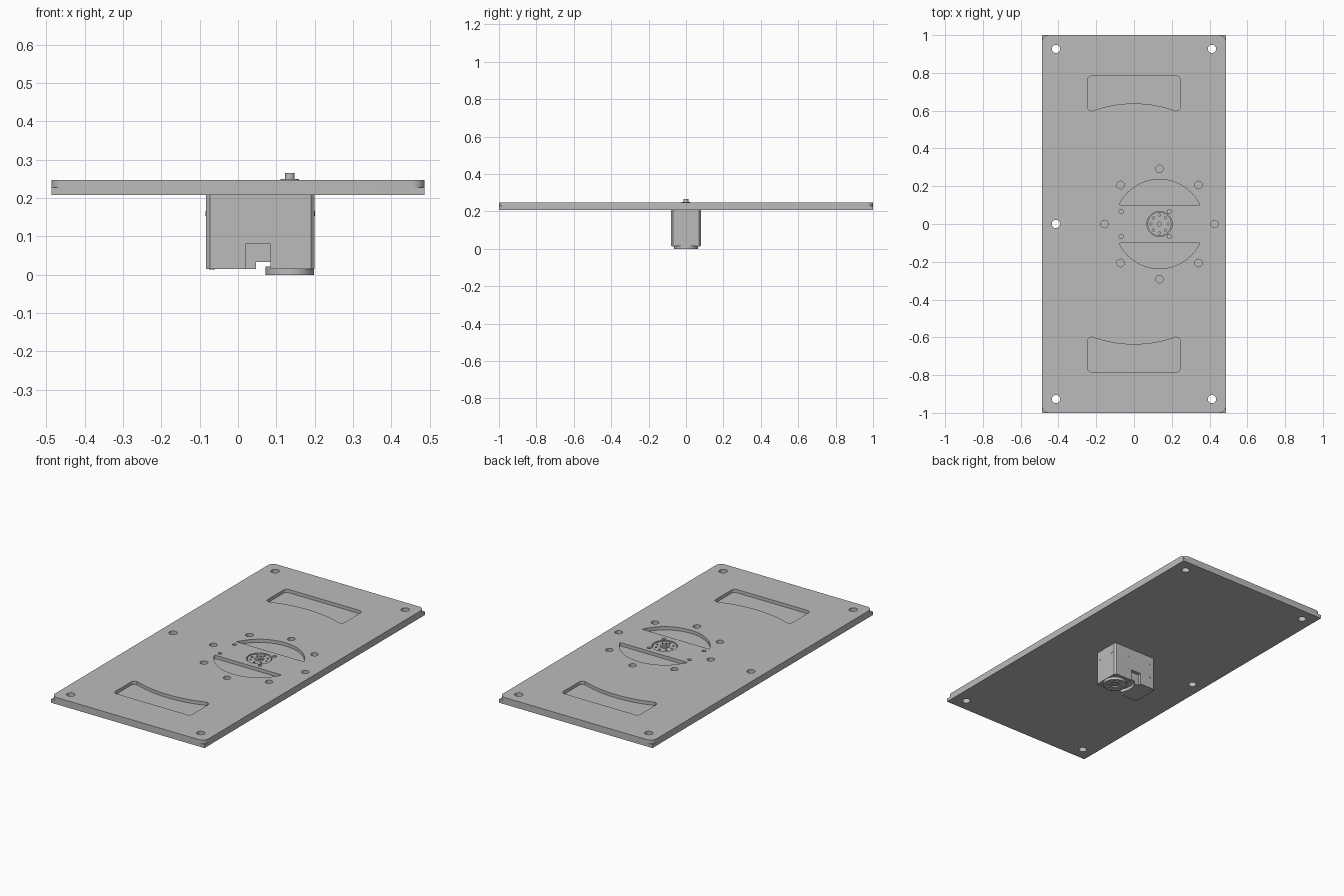
import bpy, bmesh
from math import sin, cos, pi, asin, radians
from mathutils import Vector, Matrix

if "Cube" in bpy.data.objects:
    bpy.data.objects.remove(bpy.data.objects["Cube"], do_unlink=True)

grey = bpy.data.materials.new("machined grey")
grey.use_nodes = True
grey.diffuse_color = (0.5, 0.5, 0.5, 1)
grey.node_tree.nodes["Principled BSDF"].inputs["Base Color"].default_value = (0.5, 0.5, 0.5, 1)

HUB = 0.135          # x of the rotation axis


# --- outlines ---
def arc(cx, cy, r, a0, a1, n):
    return [(cx + r * cos(a0 + (a1 - a0) * i / n), cy + r * sin(a0 + (a1 - a0) * i / n))
            for i in range(n + 1)]


def circle(cx, cy, r, n=32):
    return arc(cx, cy, r, 0, 2 * pi, n)[:-1]


def box(x0, x1, y0, y1):
    return [(x0, y0), (x1, y0), (x1, y1), (x0, y1)]


def rounded(x0, x1, y0, y1, r, n):
    centres = [(x1 - r, y1 - r), (x0 + r, y1 - r), (x0 + r, y0 + r), (x1 - r, y0 + r)]
    return [p for k, (cx, cy) in enumerate(centres)
            for p in arc(cx, cy, r, k * pi / 2, (k + 1) * pi / 2, n)]


def flip(points):
    return [(x, -y) for x, y in points]


# --- solids ---
def finish(name, mesh):
    obj = bpy.data.objects.new(name, mesh)
    bpy.context.collection.objects.link(obj)
    mesh.materials.clear()
    mesh.materials.append(grey)
    return obj


def smooth(obj):
    bpy.ops.object.select_all(action='DESELECT')
    obj.select_set(True)
    bpy.context.view_layer.objects.active = obj
    bpy.ops.object.shade_smooth_by_angle(angle=radians(30))


def extrude(name, outlines, z0, z1):
    """Fill the outlines (inner ones become holes) and extrude from z0 to z1."""
    curve = bpy.data.curves.new(name + "_outline", 'CURVE')
    curve.dimensions = '2D'
    curve.fill_mode = 'BOTH'
    curve.extrude = (z1 - z0) / 2
    for points in outlines:
        spline = curve.splines.new('POLY')
        spline.points.add(len(points) - 1)
        for p, (x, y) in zip(spline.points, points):
            p.co = (x, y, 0, 1)
        spline.use_cyclic_u = True
    temp = bpy.data.objects.new(name + "_outline", curve)
    bpy.context.collection.objects.link(temp)
    graph = bpy.context.evaluated_depsgraph_get()
    mesh = bpy.data.meshes.new_from_object(temp.evaluated_get(graph))
    bpy.data.objects.remove(temp, do_unlink=True)
    bpy.data.curves.remove(curve)
    bm = bmesh.new()
    bm.from_mesh(mesh)
    bmesh.ops.remove_doubles(bm, verts=bm.verts, dist=1e-5)
    bmesh.ops.translate(bm, verts=bm.verts, vec=(0, 0, (z0 + z1) / 2))
    bmesh.ops.recalc_face_normals(bm, faces=bm.faces)
    bm.to_mesh(mesh)
    bm.free()
    obj = finish(name, mesh)
    smooth(obj)
    return obj


def cut(obj, cutter):
    mod = obj.modifiers.new("cut", 'BOOLEAN')
    mod.operation = 'DIFFERENCE'
    mod.solver = 'EXACT'
    mod.object = cutter
    bpy.context.view_layer.objects.active = obj
    bpy.ops.object.modifier_apply(modifier=mod.name)
    bpy.data.objects.remove(cutter, do_unlink=True)


def screws(name, places, axis, r=0.006):
    """Low screw heads whose faces point along axis."""
    bm = bmesh.new()
    turn = Vector(axis).to_track_quat('Z', 'Y').to_matrix().to_4x4()
    for place in places:
        bmesh.ops.create_cone(bm, cap_ends=True, segments=16, radius1=r, radius2=r,
                              depth=0.003, matrix=Matrix.Translation(place) @ turn)
    mesh = bpy.data.meshes.new(name)
    bm.to_mesh(mesh)
    bm.free()
    smooth(finish(name, mesh))


# --- two stacked plates ---
through = [circle(x, y, 0.022) for x in (-0.413, 0.413) for y in (-0.927, 0.927)]
through.append(circle(-0.413, 0, 0.022))
mounts = [circle(x, y, 0.011, 20) for x in (-0.068, 0.187) for y in (-0.066, 0.066)]
hub_hole = circle(HUB, 0, 0.067, 48)
ring = [circle(HUB + 0.292 * cos(k * pi / 4), 0.292 * sin(k * pi / 4), 0.02)
        for k in range(8)]

a = asin(0.1 / 0.236)
segment = arc(HUB, 0, 0.236, a, pi - a, 40)

# Handle pocket with a curved inner edge
b = asin(0.222 / 0.638)
pocket = (arc(0, 0, 0.638, pi / 2 + b, pi / 2 - b, 24)
          + arc(0.225, 0.62, 0.02, -pi / 2, 0, 6)
          + arc(0.225, 0.763, 0.02, 0, pi / 2, 6)
          + arc(-0.225, 0.763, 0.02, pi / 2, pi, 6)
          + arc(-0.225, 0.62, 0.02, pi, 1.5 * pi, 6))

extrude("lower_plate", [box(-0.487, 0.487, -1, 1), hub_hole] + through + mounts,
        0.208, 0.228)
extrude("upper_plate",
        [rounded(-0.487, 0.487, -1, 1, 0.035, 8), hub_hole, segment, flip(segment),
         pocket, flip(pocket)] + through + mounts + ring, 0.228, 0.247)

# --- motor housing with side notches and a channel underneath ---
body = extrude("motor_housing", [rounded(-0.083, 0.2, -0.08, 0.08, 0.01, 1)], 0.015, 0.208)
for side, (y0, y1) in (("front", (-0.1, -0.06)), ("back", (0.06, 0.1))):
    cut(body, extrude(side + "_notch", [box(0.02, 0.085, y0, y1)], -0.01, 0.08))
c = asin(0.061 / 0.107)
channel = arc(HUB, 0, 0.107, pi - c, pi + c, 16) + [(0.085, -0.061), (0.085, 0.061)]
cut(body, extrude("channel", [channel], -0.01, 0.033))
smooth(body)

for side, s in (("front", -1), ("back", 1)):
    screws(side + "_screws", [(x, s * 0.08, z) for x in (-0.05, 0.105)
                              for z in (0.082, 0.16)], (0, s, 0))
for side, s, x in (("left", 1, 0.2), ("right", -1, -0.083)):
    screws(side + "_screws", [(x, y, 0.16) for y in (-0.05, 0.05)], (s, 0, 0))
screws("bottom_screws", [(x, y, 0.015) for x in (-0.068, 0.187) for y in (-0.066, 0.066)],
       (0, 0, -1), 0.008)

# --- output horn on top, idler horn underneath ---
bolt_holes = [circle(HUB + 0.046 * cos(k * pi / 4), 0.046 * sin(k * pi / 4), 0.006, 16)
              for k in range(8)]
disc = circle(HUB, 0, 0.063, 48)
boss = circle(HUB, 0, 0.024)
shaft = circle(HUB, 0, 0.013)
extrude("top_horn_base", [disc], 0.205, 0.232)
extrude("top_horn_face", [disc] + bolt_holes, 0.232, 0.243)
extrude("top_horn_boss", [boss], 0.24, 0.2505)
extrude("top_shaft", [shaft], 0.25, 0.266)
extrude("idler_horn_base", [disc], 0.008, 0.022)
extrude("idler_horn_face", [disc, boss] + bolt_holes, 0, 0.008)
extrude("idler_shaft", [shaft], 0.002, 0.01)
